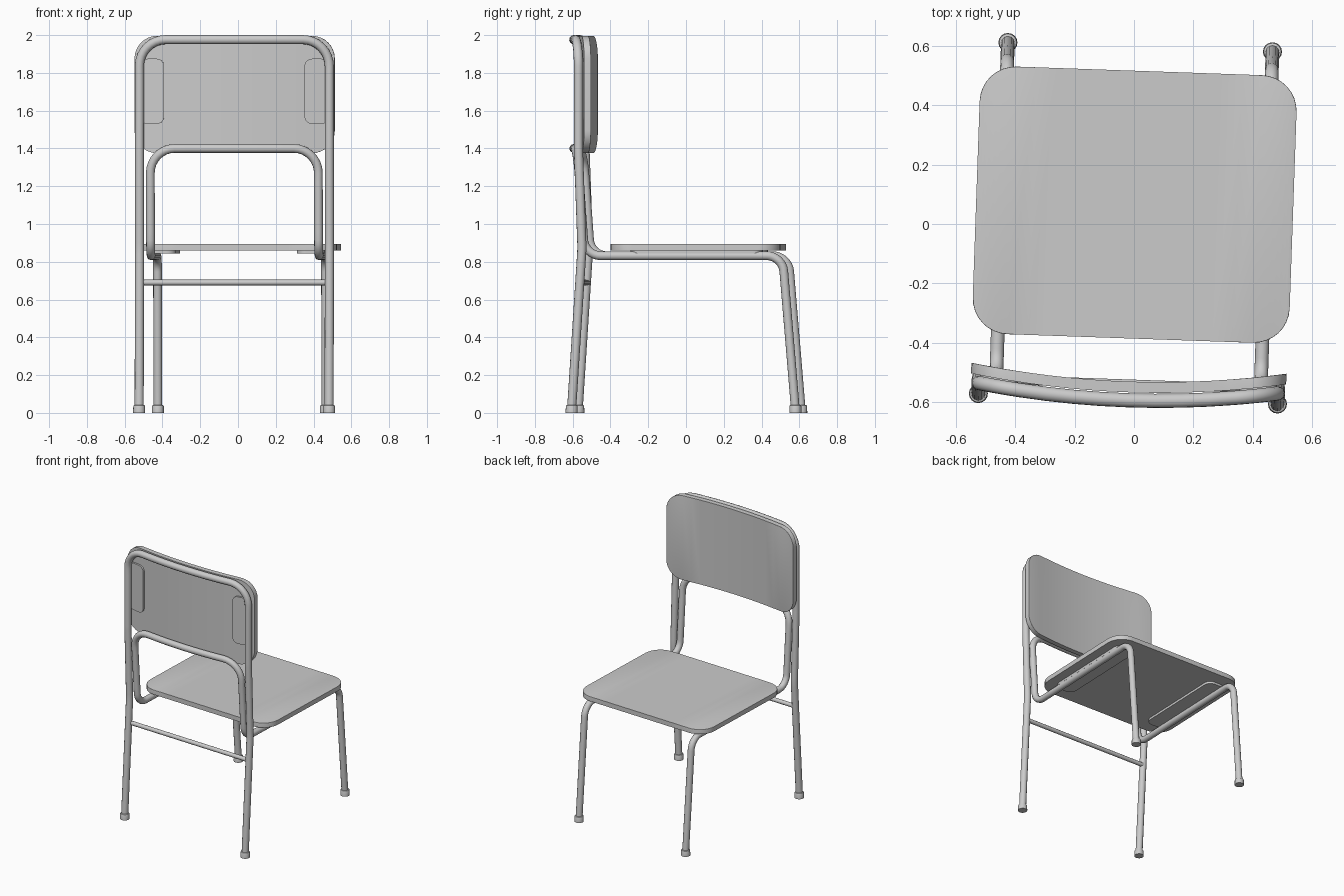
import bpy, bmesh, math
from mathutils import Vector, Matrix

cube = bpy.data.objects.get("Cube")
if cube:
    bpy.data.objects.remove(cube)

TURN = Matrix.Rotation(math.radians(-2), 3, "Z")   # chair stands slightly turned

grey = bpy.data.materials.new("light grey")
grey.use_nodes = True
grey.diffuse_color = (0.6, 0.6, 0.6, 1)
grey.node_tree.nodes["Principled BSDF"].inputs["Base Color"].default_value = (0.6, 0.6, 0.6, 1)


def bow(x):
    """Backward curve of the backrest and the tubes behind it."""
    return 0.045 * (1 - (x / 0.53) ** 2)


def add_mesh(name, bm):
    bmesh.ops.recalc_face_normals(bm, faces=bm.faces)
    mesh = bpy.data.meshes.new(name)
    bm.to_mesh(mesh)
    bm.free()
    mesh.materials.append(grey)
    ob = bpy.data.objects.new(name, mesh)
    bpy.context.collection.objects.link(ob)
    bpy.ops.object.select_all(action="DESELECT")
    ob.select_set(True)
    bpy.context.view_layer.objects.active = ob
    bpy.ops.object.shade_smooth_by_angle(angle=math.radians(40))
    return ob


def fillet(points, radii, steps=8):
    """Round the inner corners of a path and subdivide its straight runs."""
    pts = [Vector(p) for p in points]
    path = [pts[0]]
    for i, r in enumerate(radii, 1):
        to_prev = (pts[i - 1] - pts[i]).normalized()
        to_next = (pts[i + 1] - pts[i]).normalized()
        cut = r / math.tan(to_prev.angle(to_next) / 2)
        a, d = pts[i] + to_prev * cut, pts[i] + to_next * cut
        b, c = a.lerp(pts[i], 0.55), d.lerp(pts[i], 0.55)
        start = path[-1]
        path += [start.lerp(a, k / steps) for k in range(1, steps)]
        for k in range(steps + 1):
            t = k / steps
            s = 1 - t
            path.append(a * s**3 + b * 3 * s * s * t + c * 3 * s * t * t + d * t**3)
    return path + [pts[-1]]


def tube(name, path, radius):
    curve = bpy.data.curves.new(name, "CURVE")
    curve.dimensions = "3D"
    curve.bevel_depth = radius
    curve.bevel_resolution = 4
    curve.use_fill_caps = True
    spline = curve.splines.new("POLY")
    spline.points.add(len(path) - 1)
    for point, p in zip(spline.points, path):
        point.co = (*(TURN @ Vector((p.x, p.y - bow(p.x), p.z))), 1)
    curve.materials.append(grey)
    ob = bpy.data.objects.new(name, curve)
    bpy.context.collection.objects.link(ob)
    bpy.ops.object.select_all(action="DESELECT")
    ob.select_set(True)
    bpy.context.view_layer.objects.active = ob
    bpy.ops.object.convert(target="MESH")


def mirrored_path(half):
    """Complete a half path, given from foot to top corner, to both sides."""
    return half + [(-x, y, z) for x, y, z in reversed(half)]


def plate(name, u0, u1, v0, v1, thick, corner, edge, place):
    """Rounded panel in u, v with its outer face at w = thick, softly rounded."""
    bm = bmesh.new()
    arc = [(corner * (1 - math.cos(a)), corner * (1 - math.sin(a)))
           for a in (k * math.pi / 16 for k in range(9))]
    columns = [(u0 + du, dv) for du, dv in arc]
    inner = u1 - u0 - 2 * corner
    columns += [(u0 + corner + inner * k / 12, 0) for k in range(1, 12)]
    columns += [(u1 - du, dv) for du, dv in reversed(arc)]
    outline = [(u, v0 + dv) for u, dv in columns]
    outline += [(u, v1 - dv) for u, dv in reversed(columns)]
    low, top = ([bm.verts.new((u, v, w)) for u, v in outline] for w in (0, thick))
    n, half = len(outline), len(columns)
    for i in range(n):
        j = (i + 1) % n
        bm.faces.new((low[i], low[j], top[j], top[i]))
    for i in range(half - 1):
        for side in (low, top):
            bm.faces.new((side[i], side[i + 1], side[n - 2 - i], side[n - 1 - i]))
    if edge:
        rim = [bm.edges.get((top[i], top[(i + 1) % n])) for i in range(n)]
        bmesh.ops.bevel(bm, geom=rim, offset=edge, segments=4, profile=0.5,
                        affect="EDGES", clamp_overlap=True)
    for v in bm.verts:
        v.co = TURN @ Vector(place(*v.co))
    return add_mesh(name, bm)


# Rear legs and outer back frame: one bent tube
rear = [(0.503, -0.584, 0.02), (0.503, -0.529, 0.87), (0.503, -0.548, 1.4), (0.503, -0.548, 1.976)]
tube("rear_leg_frame", fillet(mirrored_path(rear), [0.6, 0.6, 0.14, 0.14, 0.6, 0.6]), 0.024)

# Front legs, seat rails and inner back hoop: one bent tube
front = [(0.445, 0.608, 0.02), (0.445, 0.54, 0.832), (0.445, -0.507, 0.832), (0.445, -0.548, 1.4)]
tube("front_leg_frame", fillet(mirrored_path(front), [0.09, 0.09, 0.13, 0.13, 0.09, 0.09]), 0.023)

# Cross bar between the rear legs
tube("rear_cross_bar", [Vector((x, -0.538 + bow(x), 0.69)) for x in (-0.49, 0.49)], 0.015)

# Seat board and its mounting pads
plate("seat", -0.533, 0.533, -0.385, 0.515, 0.034, 0.12, 0.024,
      lambda u, v, w: (u, v, 0.861 + w))

# Curved backrest board
plate("backrest", -0.53, 0.53, 1.375, 1.996, 0.036, 0.12, 0.025,
      lambda u, v, w: (u, -0.521 - bow(u) + w, v))

for side, s in (("right", -1), ("left", 1)):
    plate(side + "_seat_pad", 0.32, 0.465, -0.28, 0.42, 0.018, 0.05, 0,
          lambda u, v, w: (s * u, v, 0.844 + w))
    plate(side + "_backrest_pad", 0.372, 0.5, 1.53, 1.875, 0.016, 0.04, 0,
          lambda u, v, w: (s * u, -0.534 - bow(u) + w, v))

    # Foot caps
    for end, x, y in (("front", 0.445, 0.595), ("rear", 0.503, -0.588)):
        bm = bmesh.new()
        bmesh.ops.create_cone(bm, cap_ends=True, segments=16, radius1=0.032,
                              radius2=0.031, depth=0.042)
        rim = [e for e in bm.edges if all(v.co.z > 0 for v in e.verts)]
        bmesh.ops.bevel(bm, geom=rim, offset=0.007, segments=2, profile=0.5, affect="EDGES")
        bmesh.ops.translate(bm, verts=bm.verts, vec=TURN @ Vector((s * x, y, 0)) + Vector((0, 0, 0.021)))
        add_mesh(f"{side}_{end}_foot_cap", bm)
